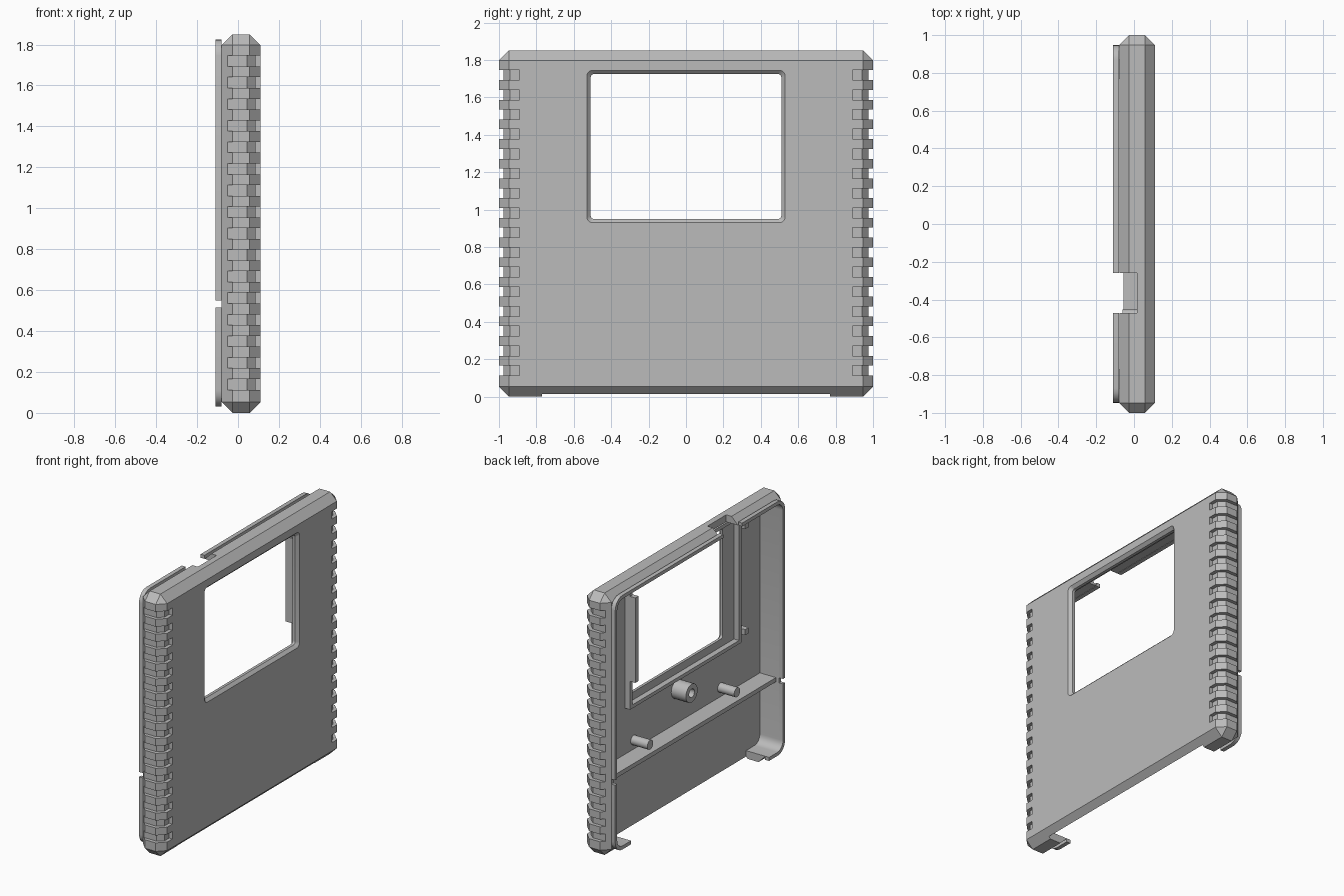
import bpy, bmesh, math
from mathutils import Vector, Matrix

if "Cube" in bpy.data.objects:
    bpy.data.objects.remove(bpy.data.objects["Cube"])

grey = bpy.data.materials.new("plain grey")
grey.use_nodes = True
COLOUR = (0.5, 0.5, 0.5, 1)
grey.diffuse_color = COLOUR
grey.node_tree.nodes["Principled BSDF"].inputs["Base Color"].default_value = COLOUR


def finish(name, bm):
    bmesh.ops.recalc_face_normals(bm, faces=bm.faces)
    mesh = bpy.data.meshes.new(name)
    bm.to_mesh(mesh)
    bm.free()
    mesh.materials.append(grey)
    obj = bpy.data.objects.new(name, mesh)
    bpy.context.collection.objects.link(obj)
    return obj


def box(name, x, y, z, bevel=0):
    """Box from ranges; bevel rounds off every edge but those of the open back."""
    bm = bmesh.new()
    bmesh.ops.create_cube(bm, size=1)
    for v in bm.verts:
        v.co = [r[0] if c < 0 else r[1] for c, r in zip(v.co, (x, y, z))]
    if bevel:
        edges = [e for e in bm.edges if max(v.co.x for v in e.verts) > x[0]]
        bmesh.ops.bevel(bm, geom=edges, offset=bevel, segments=1, affect='EDGES')
    return finish(name, bm)


def rounded_rect(y, z, r, steps=5):
    points = []
    for k, (cy, cz) in enumerate([(y[1] - r, z[1] - r), (y[0] + r, z[1] - r),
                                  (y[0] + r, z[0] + r), (y[1] - r, z[0] + r)]):
        for i in range(steps + 1):
            a = (k + i / steps) * math.pi / 2
            points.append((cy + r * math.cos(a), cz + r * math.sin(a)))
    return points


def loft(name, sections):
    """Closed solid through sections given as (x, yz points)."""
    bm = bmesh.new()
    rings = [[bm.verts.new((x, *p)) for p in pts] for x, pts in sections]
    for a, b in zip(rings, rings[1:]):
        n = len(a)
        for i in range(n):
            bm.faces.new((a[i], a[(i + 1) % n], b[(i + 1) % n], b[i]))
    bm.faces.new(rings[0])
    bm.faces.new(rings[-1])
    return finish(name, bm)


def cut(obj, cutters):
    for c in cutters:
        c.hide_render = True
        mod = obj.modifiers.new("cut", 'BOOLEAN')
        mod.operation, mod.solver, mod.object = 'DIFFERENCE', 'EXACT', c
        with bpy.context.temp_override(object=obj, active_object=obj):
            bpy.ops.object.modifier_apply(modifier=mod.name)


def rod(name, y, z, r, x, bore=0):
    """Rod, or tube if bored, standing on the inside of the plate."""
    bm = bmesh.new()
    bmesh.ops.create_cone(bm, cap_ends=True, segments=24, radius1=r, radius2=r,
                          depth=x[1] - x[0],
                          matrix=Matrix.Translation((sum(x) / 2, y, z))
                          @ Matrix.Rotation(math.pi / 2, 4, 'Y'))
    obj = finish(name, bm)
    if bore:
        hole = rod("bore_cutter", y, z, bore, (x[0] - 0.1, x[1] - 0.02))
        cut(obj, [hole])
        bpy.data.objects.remove(hole)
    return obj


INNER = 0.07     # inside of the plate
BACK = -0.08     # rear rim of the walls

# Cutters
cavity = loft("cavity_cutter", [(x, rounded_rect((-0.925, 0.925), (0.055, 1.80), 0.06))
                                for x in (-0.3, INNER)])
window = loft("window_cutter", [
    (x, rounded_rect((-0.51 - g, 0.51 + g), (0.95 - g, 1.725 + g), 0.02 + g / 2))
    for x, g in ((-0.02, 0), (0.09, 0), (0.11, 0.02), (0.2, 0.02))])
notch = box("notch_cutter", (-0.3, 0.015), (-0.47, -0.26), (1.7, 2))
base_gap = box("base_cutter", (-0.3, INNER), (-0.77, 0.77), (-0.1, 0.2))
shelf_gap = box("shelf_gap_cutter", (-0.3, BACK), (-1.1, 1.1), (0.515, 0.55))

# Grip grooves down both sides
profile = [(-0.2, 0.975), (0.045, 0.975), (0.085, 0.94), (0.085, 0.89),
           (0.2, 0.89), (0.2, 1.1), (-0.2, 1.1)]
bm = bmesh.new()
for side in (-1, 1):
    for i in range(16):
        z = 0.113 + i * 0.1053
        face = bm.faces.new([bm.verts.new((x, side * y, z)) for x, y in profile])
        ext = bmesh.ops.extrude_face_region(bm, geom=[face], use_keep_orig=True)
        bmesh.ops.translate(bm, vec=Vector((0, 0, 0.053)),
                            verts=[g for g in ext["geom"] if isinstance(g, bmesh.types.BMVert)])
grooves = finish("groove_cutter", bm)

# Shell and the lip around its rim
shell = box("shell", (BACK, 0.11), (-1, 1), (0, 1.85), bevel=0.053)
cut(shell, [cavity, grooves, window, notch, base_gap])
lip = loft("rim_lip", [(x, rounded_rect((-0.948, 0.948), (0.03, 1.825), 0.08))
                       for x in (-0.11, BACK)])
cut(lip, [cavity, notch, base_gap, shelf_gap])
for c in (cavity, window, notch, base_gap, shelf_gap, grooves):
    bpy.data.objects.remove(c)

# Cross shelf and screen frame ribs
box("cross_shelf", (-0.055, INNER), (-0.925, 0.925), (0.515, 0.545))
box("frame_rib_lower", (0.03, INNER), (-0.66, 0.58), (0.87, 0.895))
box("frame_rib_upper", (0.03, INNER), (-0.66, 0.58), (1.755, 1.78))
box("frame_rib_left", (0.03, INNER), (0.555, 0.58), (0.895, 1.755))
box("frame_rib_right", (0.03, INNER), (-0.66, -0.635), (0.895, 1.755))
box("screen_clip", (-0.01, INNER), (0.545, 0.58), (1.07, 1.67))
for name, z in (("lower", 0.95), ("upper", 1.70)):
    box("frame_block_" + name, (0.0, INNER), (-0.70, -0.66), (z - 0.02, z + 0.02))

# Posts
round_parts = [rod("screw_boss", 0, 0.785, 0.065, (-0.045, INNER), bore=0.03)]
for name, y in (("left_pin", 0.485), ("right_pin", -0.485)):
    round_parts.append(rod(name, y, 0.61, 0.033, (-0.06, INNER)))

bpy.ops.object.select_all(action='DESELECT')
for obj in round_parts + [shell, lip]:
    obj.select_set(True)
bpy.context.view_layer.objects.active = shell
bpy.ops.object.shade_smooth_by_angle(angle=math.radians(25))
